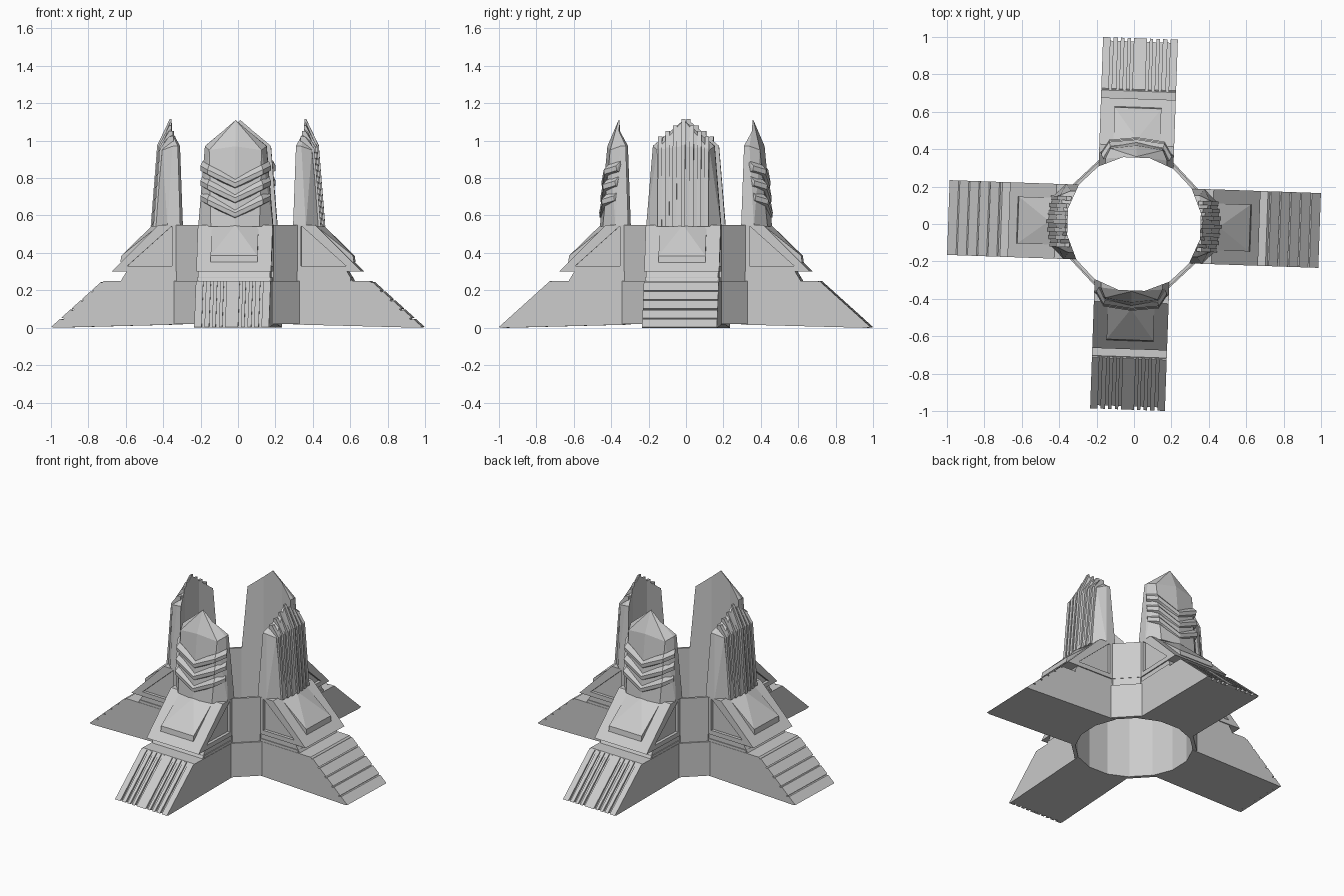
import bpy, bmesh
from math import radians, cos, sin, pi
from mathutils import Matrix

if "Cube" in bpy.data.objects:
    bpy.data.objects.remove(bpy.data.objects["Cube"])

stone = bpy.data.materials.new("pale_stone")
stone.use_nodes = True
stone.diffuse_color = (0.6, 0.6, 0.6, 1)
stone.node_tree.nodes["Principled BSDF"].inputs["Base Color"].default_value = (0.6, 0.6, 0.6, 1)

TWIST = radians(-2)


def solid(name, hulls, turn=0):
    """One object made of convex solids; points are (radius, sideways, height)."""
    bm = bmesh.new()
    for pts in hulls:
        verts = [bm.verts.new(p) for p in pts]
        res = bmesh.ops.convex_hull(bm, input=verts)
        junk = [v for v in res["geom_interior"] if isinstance(v, bmesh.types.BMVert) and v.is_valid]
        bmesh.ops.delete(bm, geom=junk, context='VERTS')
    bmesh.ops.dissolve_limit(bm, angle_limit=radians(0.5), verts=bm.verts[:], edges=bm.edges[:])
    bmesh.ops.recalc_face_normals(bm, faces=bm.faces[:])
    bm.transform(Matrix.Rotation(turn + TWIST, 4, 'Z'))
    mesh = bpy.data.meshes.new(name)
    bm.to_mesh(mesh)
    bm.free()
    mesh.materials.append(stone)
    ob = bpy.data.objects.new(name, mesh)
    bpy.context.collection.objects.link(ob)
    return ob


def carve(ob, *cutters):
    for cutter in cutters:
        mod = ob.modifiers.new("cut", 'BOOLEAN')
        mod.operation, mod.solver, mod.object = 'DIFFERENCE', 'EXACT', cutter
        bpy.context.view_layer.objects.active = ob
        bpy.ops.object.modifier_apply(modifier=mod.name)
    return ob


def prism(profile, t0, t1):
    """Side profile (radius, height) stretched from t0 to t1."""
    return [(r, t, z) for r, z in profile for t in (t0, t1)]


def both(pts):
    """Points mirrored across the arm's centre line."""
    return [(r, s * t, z) for r, t, z in pts for s in (-1, 1 if t else -1)]


# Round central shaft
bore = solid("shaft_cutter", [[(0.362 * cos(a), 0.362 * sin(a), z)
             for a in [(i + 0.5) * pi / 8 for i in range(16)] for z in (-1, 2)]])
bore.hide_render = True


# Diagonal walls joining the arms, in three tiers
def octagon(c, z0, z1):
    return [(sx * x, sy * y, z) for x, y in ((c, 0.2), (0.2, c))
            for sx in (-1, 1) for sy in (-1, 1) for z in (z0, z1)]


for name, c, z0, z1 in (("lower_wall", 0.335, 0.02, 0.25),
                        ("ledge_wall", 0.322, 0.25, 0.3),
                        ("upper_wall", 0.325, 0.3, 0.55)):
    carve(solid(name, [octagon(c, z0, z1)]), bore)


# Strips lying on the lower slope
def slope_strip(f0, f1, t0, t1):
    line = lambda f, a, b: (a[0] + (b[0] - a[0]) * f, a[1] + (b[1] - a[1]) * f)
    top = [line(f, (0.993, 0.004), (0.72, 0.25)) for f in (f0, f1)]
    low = [line(f, (0.97, 0.0), (0.70, 0.24)) for f in (f0, f1)]
    return prism(top + low, t0, t1)


def long_strips():
    out = [slope_strip(0, 1, -0.035, 0.035)]
    for a, b in ((0.05, 0.068), (0.085, 0.105), (0.12, 0.145), (0.16, 0.2)):
        out += [slope_strip(0, 1, a, b), slope_strip(0, 1, -b, -a)]
    return out


def cross_strips():
    return [slope_strip(i / 5, i / 5 + 0.175, -0.2, 0.2) for i in range(5)]


# Upright ribs running up a tower and over its roof
def tower_ribs():
    out = []
    for t in (-0.125, -0.085, -0.045, 0, 0.045, 0.085, 0.125):
        a = abs(t)
        prof = [(0.467 - 0.15 * a, 0.54), (0.432 - 0.15 * a, 0.975 - 0.15 * a),
                (0.365, 1.115 - 0.75 * a), (0.34, 1.115 - 0.75 * a),
                (0.34, 0.9), (0.38, 0.54)]
        out.append(prism(prof, t - 0.011, t + 0.011))
    return out


# Overlapping chevron louvres wrapping a tower face
def tower_louvres():
    out = []
    for z, lean in ((0.87, 0), (0.79, 0.006), (0.71, 0.012)):
        for s in (-1, 1):
            pts = []
            for r, t, dz in ((0.43, 0, -0.07), (0.412, 0.14, 0), (0.345, 0.178, 0.02)):
                r += lean
                out_r, out_t = r + 0.022, s * t * 1.06
                pts += [(r, s * t, z + dz), (out_r, out_t, z + dz - 0.025),
                        (out_r - 0.003, out_t, z + dz - 0.05),
                        (r - 0.01, s * t * 0.9, z + dz - 0.065)]
            out.append(pts)
    return out


for i, side in enumerate(("left", "back", "right", "front")):
    turn = i * pi / 2
    ribbed = i % 2 == 0

    # Sloped foot of the arm
    foot = prism([(0.2, 0.02), (0.975, 0), (0.71, 0.242), (0.71, 0.25), (0.2, 0.25)], -0.2, 0.2)
    carve(solid(side + "_foot", [foot], turn), bore)
    solid(side + "_foot_strips", cross_strips() if ribbed else long_strips(), turn)

    # Recessed ledge under the upper block
    ledge = prism([(0.2, 0.25), (0.62, 0.25), (0.59, 0.3), (0.2, 0.3)], -0.193, 0.193)
    lip = prism([(0.2, 0.25), (0.61, 0.25), (0.61, 0.268), (0.2, 0.268)], -0.198, 0.198)
    carve(solid(side + "_ledge", [ledge], turn), bore)
    carve(solid(side + "_ledge_lip", [lip], turn), bore)

    # Upper block with triangular side recesses
    block = solid(side + "_upper_block",
                  [prism([(0.2, 0.3), (0.67, 0.3), (0.42, 0.55), (0.2, 0.55)], -0.2, 0.2)], turn)
    tri = [(0.345, 0.33), (0.585, 0.33), (0.345, 0.545)]
    recess = solid("recess_cutter", [prism(tri, 0.18, 0.3), prism(tri, -0.3, -0.18)], turn)
    recess.hide_render = True
    carve(block, recess, bore)
    bpy.data.objects.remove(recess)

    # Low pyramid on the upper slope
    solid(side + "_pyramid", [both([(0.6, 0.125, 0.35), (0.625, 0.125, 0.35), (0.62, 0.125, 0.385),
          (0.42, 0.125, 0.545), (0.4, 0.125, 0.5), (0.455, 0, 0.55)])], turn)

    # Tapered tower with a ridged roof
    tower = both([(0.2, 0.2, 0.54), (0.37, 0.2, 0.54), (0.44, 0.13, 0.54), (0.46, 0, 0.54),
                  (0.2, 0.165, 0.98), (0.345, 0.165, 0.97), (0.4, 0.14, 0.95), (0.42, 0, 0.97),
                  (0.2, 0, 1.11), (0.36, 0, 1.11)])
    carve(solid(side + "_tower", [tower], turn), bore)
    detail = solid(side + ("_tower_ribs" if ribbed else "_tower_louvres"),
                   tower_ribs() if ribbed else tower_louvres(), turn)
    carve(detail, bore)

bpy.data.objects.remove(bore)
